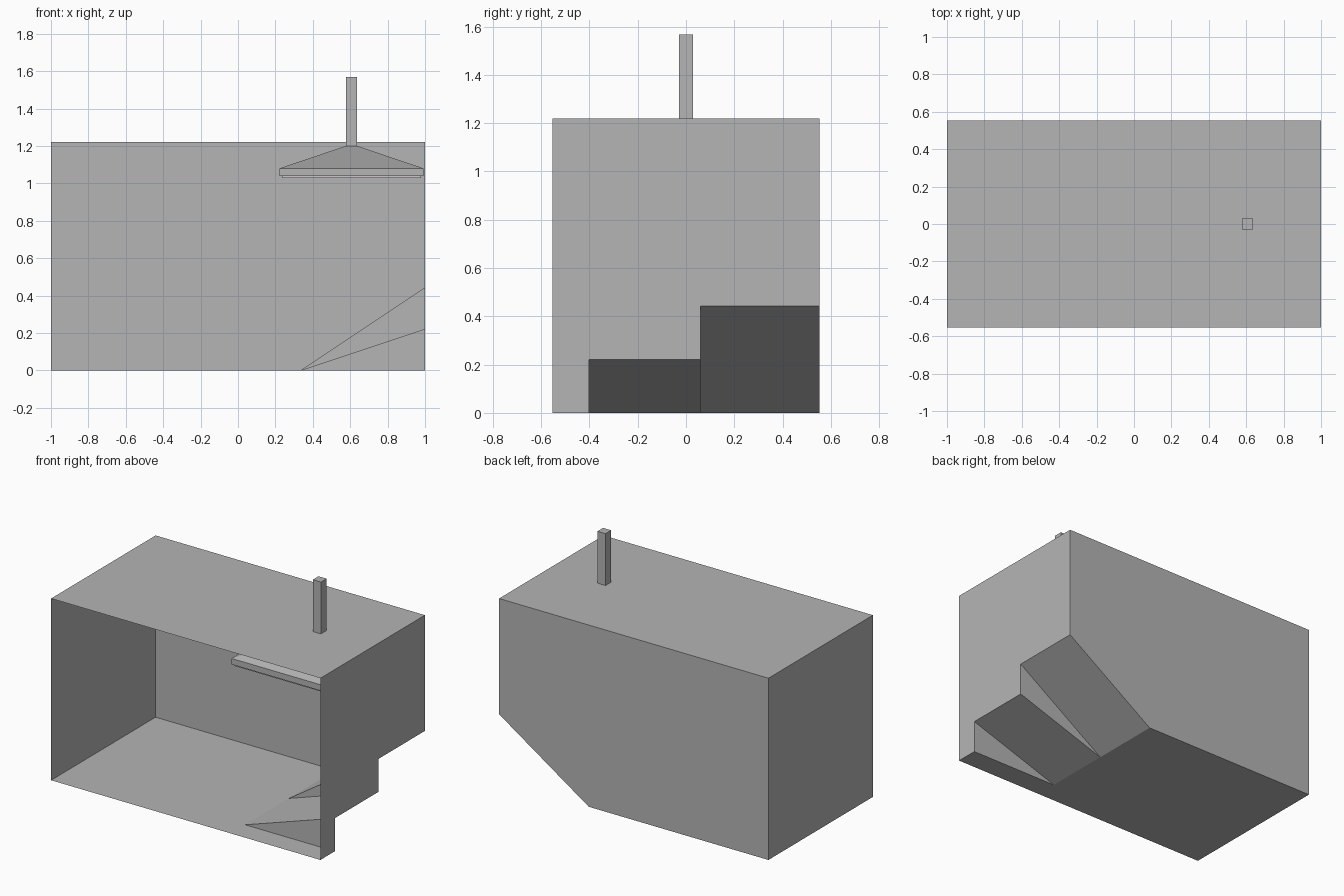
import bpy
import bmesh

if "Cube" in bpy.data.objects:
    bpy.data.objects.remove(bpy.data.objects["Cube"])

W, D, H = 1.0, 0.554, 1.22      # half width, half depth, height
RX = 0.334                      # foot of both ramps
Y0, Y1 = -0.402, 0.061          # front edge of low ramp, split between ramps
LOW, HIGH = 0.222, 0.443        # ramp heights at the right wall
LX = 0.607                      # lamp axis


def material(name, value):
    mat = bpy.data.materials.new(name)
    mat.diffuse_color = (value, value, value, 1)
    mat.use_nodes = True
    mat.node_tree.nodes["Principled BSDF"].inputs["Base Color"].default_value = mat.diffuse_color
    return mat


GREY = material("dark_grey", 0.46)
WHITE = material("panel_white", 0.95)


def build(name, polys, mat=GREY):
    """Make one object from a few polygons, welding shared corners."""
    bm = bmesh.new()
    for poly in polys:
        bm.faces.new([bm.verts.new(p) for p in poly])
    bmesh.ops.remove_doubles(bm, verts=bm.verts, dist=1e-5)
    bmesh.ops.recalc_face_normals(bm, faces=bm.faces)
    mesh = bpy.data.meshes.new(name)
    bm.to_mesh(mesh)
    bm.free()
    mesh.materials.append(mat)
    obj = bpy.data.objects.new(name, mesh)
    bpy.context.collection.objects.link(obj)
    return obj


def square_loft(name, sections, mat=GREY):
    """Closed square solid around the lamp axis from (half size, z) sections."""
    rings = [[(LX + sx * r, sy * r, z) for sx, sy in
              ((-1, -1), (1, -1), (1, 1), (-1, 1))] for r, z in sections]
    polys = [rings[0], rings[-1]]
    for a, b in zip(rings, rings[1:]):
        polys += [[a[i], a[(i + 1) % 4], b[(i + 1) % 4], b[i]] for i in range(4)]
    return build(name, polys, mat)


# Room shell: thin sheets, open at the front
build("floor", [[(-W, -D, 0), (W, -D, 0), (W, Y0, 0), (RX, Y0, 0),
                 (RX, D, 0), (-W, D, 0)]])
build("ceiling", [[(-W, -D, H), (W, -D, H), (W, D, H), (-W, D, H)]])
build("left_wall", [[(-W, -D, 0), (-W, -D, H), (-W, D, H), (-W, D, 0)]])
build("back_wall", [[(-W, D, 0), (RX, D, 0), (W, D, HIGH), (W, D, H), (-W, D, H)]])
build("right_wall", [[(W, -D, 0), (W, Y0, 0), (W, Y0, LOW), (W, Y1, LOW),
                      (W, Y1, HIGH), (W, D, HIGH), (W, D, H), (W, -D, H)]])

# Two ramps, each with a triangular front side
build("low_ramp", [[(RX, Y0, 0), (W, Y0, LOW), (W, Y1, LOW), (RX, Y1, 0)],
                   [(RX, Y0, 0), (W, Y0, 0), (W, Y0, LOW)]])
build("high_ramp", [[(RX, Y1, 0), (W, Y1, HIGH), (W, D, HIGH), (RX, D, 0)],
                    [(RX, Y1, 0), (W, Y1, LOW), (W, Y1, HIGH)]])

# Hanging lamp: pole, pyramid hood and light panel
square_loft("lamp_pole", [(0.03, 1.2), (0.03, 1.568)])
square_loft("lamp_hood", [(0.385, 1.04), (0.385, 1.08), (0.03, 1.2)])
square_loft("light_panel", [(0.372, 1.028), (0.372, 1.04)], WHITE)
